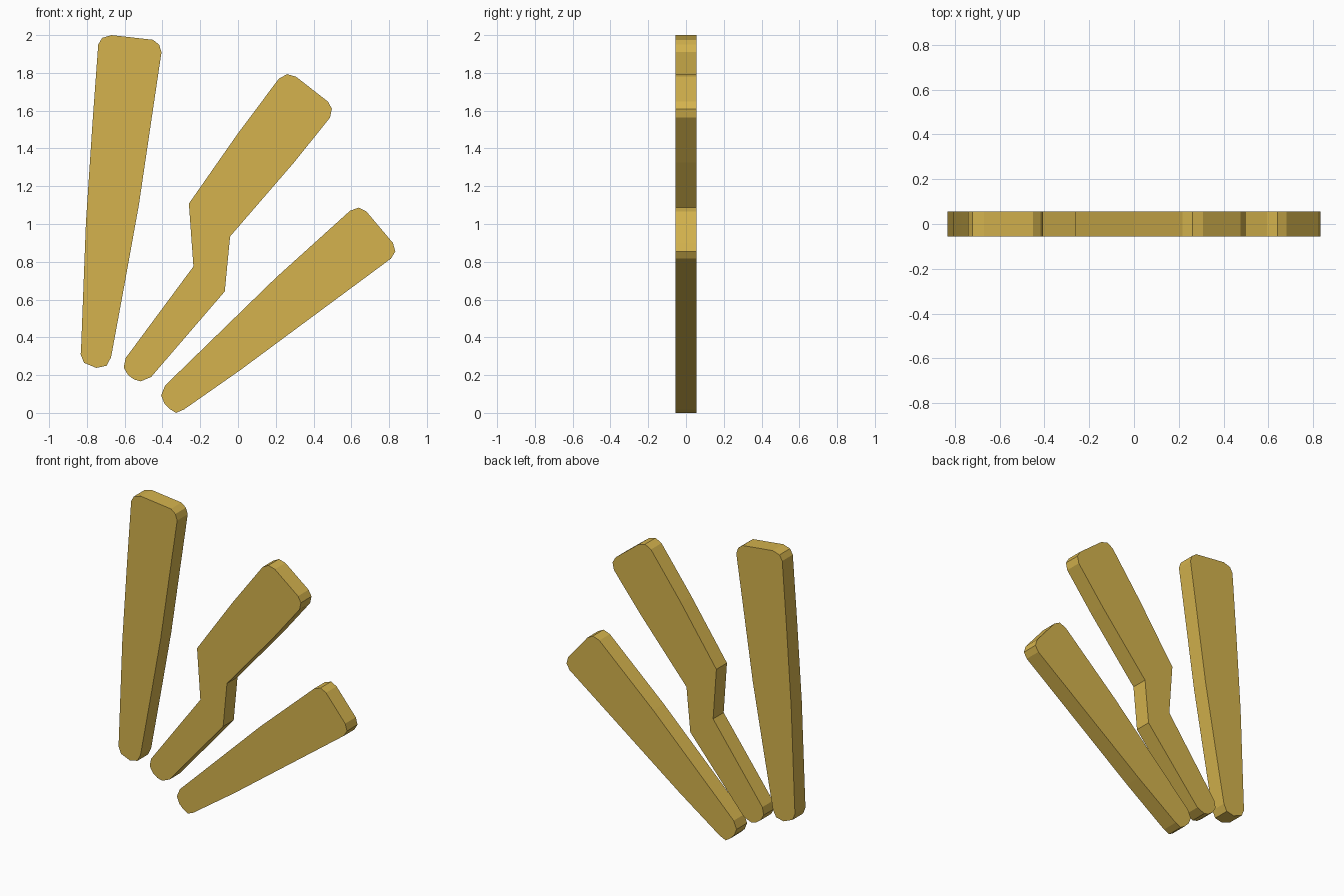
import bpy, bmesh

if "Cube" in bpy.data.objects:
    bpy.data.objects.remove(bpy.data.objects["Cube"])

HALF = 0.055  # half thickness of every blade

gold = bpy.data.materials.new("gold")
gold.diffuse_color = (0.66, 0.45, 0.075, 1)
gold.use_nodes = True
gold.node_tree.nodes["Principled BSDF"].inputs["Base Color"].default_value = gold.diffuse_color


def plate(name, outline):
    """Extrude a front-view (x, z) outline through the thickness."""
    bm = bmesh.new()
    front = bm.faces.new([bm.verts.new((x, -HALF, z)) for x, z in outline])
    ext = bmesh.ops.extrude_face_region(bm, geom=[front], use_keep_orig=True)
    verts = [g for g in ext["geom"] if isinstance(g, bmesh.types.BMVert)]
    bmesh.ops.translate(bm, verts=verts, vec=(0, 2 * HALF, 0))
    bmesh.ops.recalc_face_normals(bm, faces=bm.faces)
    mesh = bpy.data.meshes.new(name)
    bm.to_mesh(mesh)
    bm.free()
    mesh.materials.append(gold)
    bpy.context.collection.objects.link(bpy.data.objects.new(name, mesh))


# upright tapered blade
plate("left_blade", [
    (-.833, .31), (-.815, .265), (-.75, .238), (-.695, .25), (-.672, .295),
    (-.60, .685), (-.525, 1.10), (-.46, 1.54), (-.405, 1.91), (-.418, 1.95),
    (-.45, 1.975), (-.67, 2.0), (-.72, 1.985), (-.74, 1.95), (-.77, 1.54),
    (-.805, 1.01), (-.83, .36)])

# diagonal blade with a kink like a lightning bolt
plate("middle_bolt", [
    (-.605, .24), (-.582, .20), (-.55, .177), (-.515, .167), (-.46, .19),
    (-.07, .643), (-.042, .934), (.296, 1.325), (.487, 1.563), (.497, 1.61),
    (.476, 1.648), (.307, 1.78), (.26, 1.793), (.217, 1.77), (0, 1.48),
    (-.26, 1.108), (-.236, .775), (-.595, .29)])

# low tapered blade
plate("right_blade", [
    (-.407, .093), (-.39, .05), (-.36, .02), (-.328, 0), (-.286, .018),
    (.01, .225), (.81, .817), (.833, .855), (.82, .90), (.68, 1.066),
    (.64, 1.087), (.593, 1.07), (.2, .715), (-.386, .145)])
